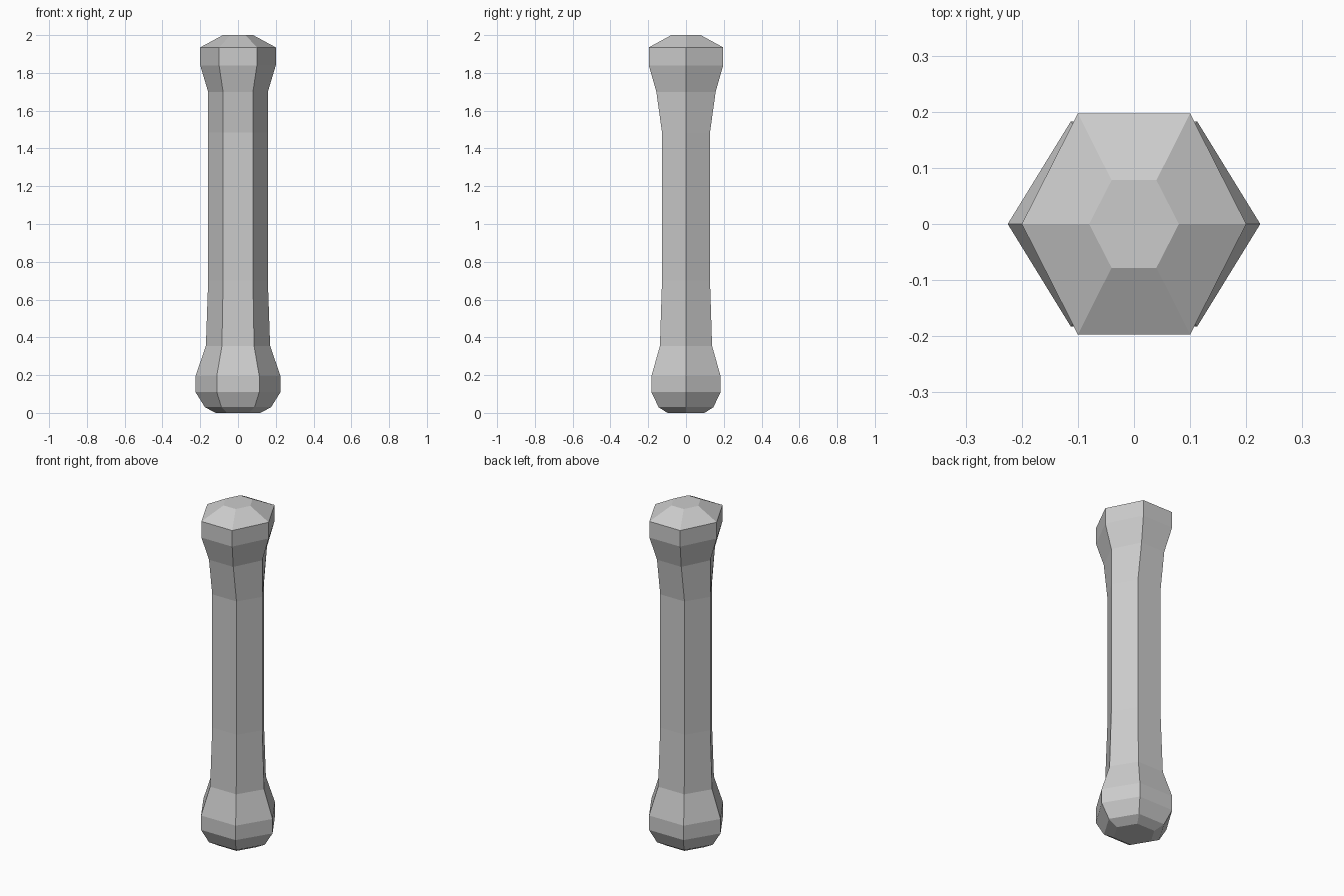
import bpy, bmesh

if "Cube" in bpy.data.objects:
    bpy.data.objects.remove(bpy.data.objects["Cube"])

# Hexagonal profile: (height, half width in x, half depth in y)
RINGS = [
    (0.00, 0.118, 0.098), (0.03, 0.175, 0.145),
    (0.11, 0.225, 0.183), (0.195, 0.225, 0.183),
    (0.355, 0.17, 0.138), (0.70, 0.158, 0.127),
    (1.485, 0.158, 0.127), (1.70, 0.158, 0.157),
    (1.84, 0.20, 0.197), (1.935, 0.20, 0.197),
    (2.00, 0.08, 0.078),
]
# Unit hexagon with points on the x axis
HEX = [(1, 0), (0.5, 1), (-0.5, 1), (-1, 0), (-0.5, -1), (0.5, -1)]

# Handle shaft with flared ends
bm = bmesh.new()
loops = [[bm.verts.new((x * rx, y * ry, z)) for x, y in HEX] for z, rx, ry in RINGS]
for low, high in zip(loops, loops[1:]):
    for i in range(6):
        j = (i + 1) % 6
        bm.faces.new((low[i], low[j], high[j], high[i]))

# End caps
bm.faces.new(loops[0][::-1])
bm.faces.new(loops[-1])
bmesh.ops.recalc_face_normals(bm, faces=bm.faces)

mesh = bpy.data.meshes.new("handle")
bm.to_mesh(mesh)
bm.free()
bpy.context.collection.objects.link(bpy.data.objects.new("handle", mesh))
